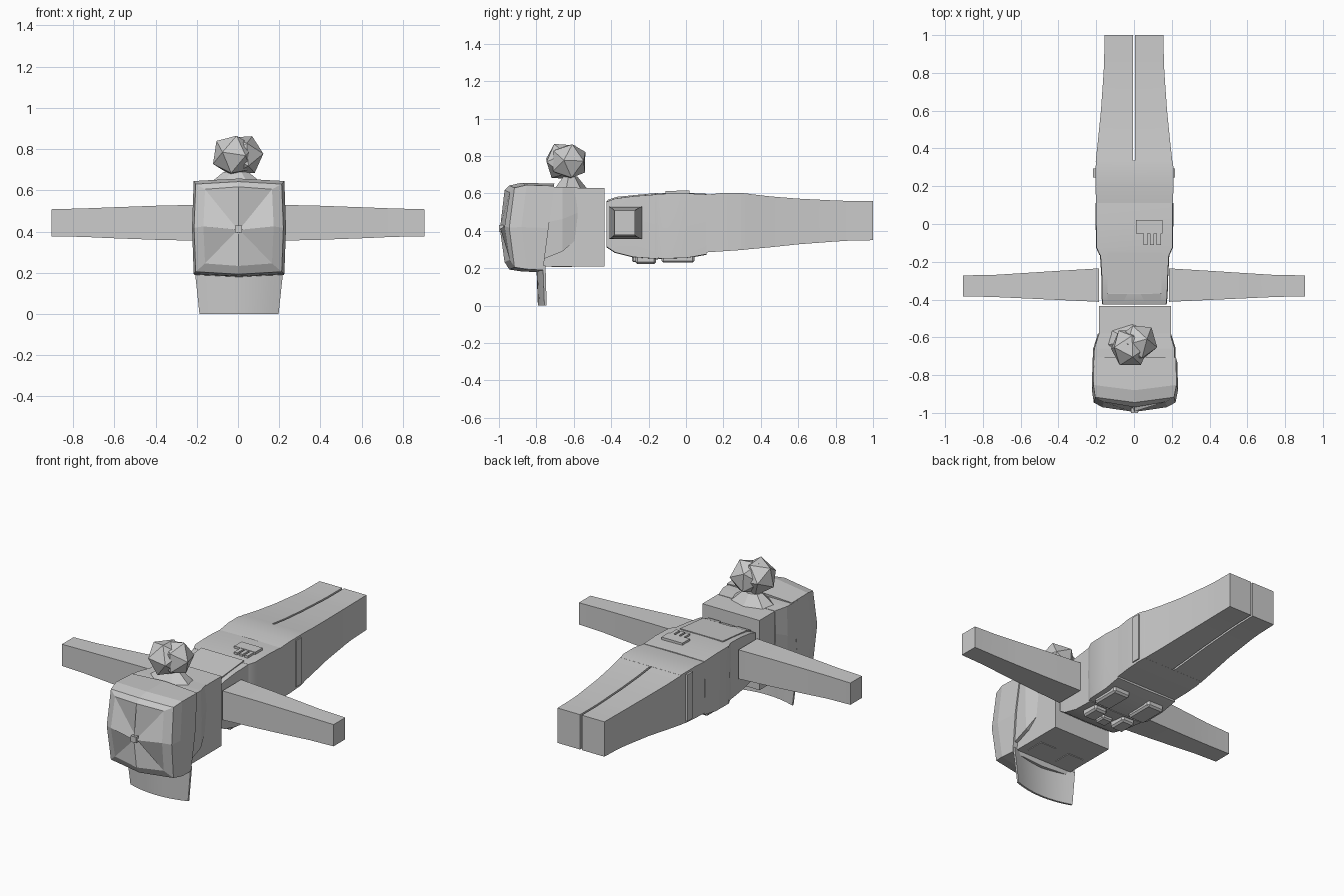
import bpy, bmesh, math
from mathutils import Vector, Matrix


def finish(name, bm, mirror=False, smooth=None):
    bmesh.ops.recalc_face_normals(bm, faces=bm.faces)
    me = bpy.data.meshes.new(name)
    bm.to_mesh(me)
    bm.free()
    ob = bpy.data.objects.new(name, me)
    bpy.context.collection.objects.link(ob)
    if mirror:
        ob.modifiers.new("Mirror", 'MIRROR')
    if smooth:
        bpy.ops.object.select_all(action='DESELECT')
        ob.select_set(True)
        bpy.context.view_layer.objects.active = ob
        bpy.ops.object.shade_smooth_by_angle(angle=math.radians(smooth))
    return ob


def loft(name, rings, axis='y', bulge=(0, 0), dome=0, tilt=None, mirror=False, smooth=None):
    """Skin 8-point box rings (t, a0, a1, b0, b1); a is x (or y for axis x), b is z."""
    bm = bmesh.new()
    loops = []
    for i, (t, a0, a1, b0, b1) in enumerate(rings):
        am, b_mid = (a0 + a1) / 2, (b0 + b1) / 2
        ba, bb = bulge
        pts = [(a0, b0, 1), (am, b0 - bb, 0), (a1, b0, 1), (a1 + ba, b_mid, 0),
               (a1, b1, 1), (am, b1 + bb, 0), (a0, b1, 1), (a0 - ba, b_mid, 0)]
        loop = []
        for a, b, corner in pts:
            tt = t + (dome * corner if i else 0)
            if tilt and i == 0:
                tt += tilt * (b - b_mid)
            loop.append(bm.verts.new((a, tt, b) if axis == 'y' else (tt, a, b)))
        loops.append(loop)
    for p, q in zip(loops, loops[1:]):
        for k in range(8):
            bm.faces.new((p[k], p[(k + 1) % 8], q[(k + 1) % 8], q[k]))
    bm.faces.new(loops[0])
    bm.faces.new(loops[-1])
    return finish(name, bm, mirror, smooth)


def box(name, x, y, z, mirror=False, bevel=0):
    bm = bmesh.new()
    bmesh.ops.create_cube(bm, size=1)
    for v in bm.verts:
        v.co = Vector([(r[0] + r[1]) / 2 + c * (r[1] - r[0]) for r, c in zip((x, y, z), v.co)])
    if bevel:
        bmesh.ops.bevel(bm, geom=bm.edges[:], offset=bevel, segments=1, affect='EDGES')
    return finish(name, bm, mirror)


# Head, face down
box("head", (-0.185, 0.195), (-0.80, -0.435), (0.21, 0.63))
box("eye", (0.045, 0.15), (-0.72, -0.61), (0.206, 0.22), mirror=True)

# Hair below the cap
loft("hair", [(-0.76, -0.215, 0.215, 0.25, 0.635), (-0.66, -0.21, 0.215, 0.29, 0.635),
              (-0.58, -0.185, 0.19, 0.36, 0.632)], bulge=(0.006, 0))
bm = bmesh.new()
bmesh.ops.create_cone(bm, cap_ends=True, segments=7, radius1=0.16, radius2=0.06, depth=0.08,
                      matrix=Matrix.Translation((-0.01, -0.62, 0.65)) @ Matrix.Diagonal((1, 0.65, 1, 1)))
finish("bun_base", bm)

# Bun from two faceted lumps
for i, (x, y, r, turn) in enumerate([(-0.022, -0.655, 0.108, 0.3), (0.022, -0.625, 0.105, 1.3)]):
    bm = bmesh.new()
    bmesh.ops.create_icosphere(bm, subdivisions=1, radius=r, matrix=Matrix.Translation((x, y, 0.77))
                               @ Matrix.Rotation(turn, 4, 'Z') @ Matrix.Rotation(0.5 + i, 4, 'X'))
    finish(f"bun_lump_{i + 1}", bm)

# Cap crown, button and back panel
loft("cap_crown", [(-0.735, -0.212, 0.222, 0.19, 0.64), (-0.88, -0.215, 0.225, 0.195, 0.645),
                   (-0.945, -0.205, 0.212, 0.205, 0.63), (-0.97, -0.16, 0.165, 0.245, 0.605),
                   (-0.992, -0.01, 0.015, 0.40, 0.42)],
     bulge=(0.008, 0.012), dome=0.028, tilt=0.13)
box("cap_button", (-0.015, 0.02), (-1.0, -0.975), (0.395, 0.43))

# Curved cap visor
bm = bmesh.new()
grid = []
for t in [k / 4 - 1 for k in range(9)]:
    y = -0.80 + 0.035 * t * t
    top, low = 0.005 + 0.215 * t, 0.005 + 0.192 * t
    grid.append([bm.verts.new(p) for p in
                 [(top, y, 0.215), (low, y + 0.008, 0.0), (low, y + 0.02, 0.0), (top, y + 0.014, 0.215)]])
for p, q in zip(grid, grid[1:]):
    for k in range(4):
        bm.faces.new((p[k], p[(k + 1) % 4], q[(k + 1) % 4], q[k]))
bm.faces.new(grid[0])
bm.faces.new(grid[-1])
finish("cap_visor", bm, smooth=30)

# Upper and lower torso
loft("upper_torso", [(-0.425, -0.165, 0.17, 0.315, 0.555), (-0.38, -0.17, 0.175, 0.285, 0.572),
                     (-0.28, -0.17, 0.178, 0.26, 0.585), (-0.15, -0.178, 0.185, 0.25, 0.595)],
     bulge=(0.003, 0.003), smooth=25)
loft("lower_torso", [(-0.165, -0.18, 0.185, 0.255, 0.595), (-0.125, -0.198, 0.203, 0.252, 0.598),
                     (0.0, -0.2, 0.205, 0.255, 0.60), (0.11, -0.2, 0.205, 0.275, 0.595)],
     bulge=(0.003, 0.003), smooth=25)

# Vest back panel
loft("vest_back", [(-0.42, -0.14, -0.06, 0.54, 0.565), (-0.37, -0.14, -0.035, 0.55, 0.582),
                   (-0.369, -0.14, 0.145, 0.55, 0.582), (-0.15, -0.14, 0.145, 0.57, 0.603)])
loft("vest_strap", [(-0.42, 0.06, 0.142, 0.54, 0.565), (-0.37, 0.035, 0.142, 0.55, 0.582)])

# Comb-like tool on the back
box("tool_plate", (0.01, 0.15), (-0.05, 0.02), (0.59, 0.615))
for i, x in enumerate((0.05, 0.085, 0.12)):
    box(f"tool_prong_{i + 1}", (x, x + 0.022), (-0.11, -0.04), (0.59, 0.613))

# Pouches on the chest side
box("large_pouch", (0.065, 0.175), (-0.13, 0.045), (0.23, 0.28), mirror=True, bevel=0.01)
box("small_pouch", (0.055, 0.14), (-0.27, -0.16), (0.222, 0.28), mirror=True, bevel=0.01)
box("centre_pouch", (-0.035, 0.035), (-0.29, -0.22), (0.232, 0.28), bevel=0.008)

# Arms
loft("arm", [(0.185, -0.412, -0.235, 0.355, 0.53), (0.40, -0.402, -0.248, 0.36, 0.525),
             (0.62, -0.392, -0.262, 0.368, 0.517), (0.75, -0.386, -0.27, 0.374, 0.512),
             (0.905, -0.383, -0.272, 0.377, 0.508)], axis='x', mirror=True, smooth=25)

# Hips, side pockets and legs
loft("hips", [(0.11, -0.2, 0.205, 0.285, 0.593), (0.20, -0.205, 0.21, 0.291, 0.603),
              (0.29, -0.205, 0.21, 0.297, 0.603), (0.335, -0.199, 0.204, 0.301, 0.598)], smooth=25)
box("side_pocket", (0.19, 0.217), (0.245, 0.295), (0.31, 0.59), mirror=True)
loft("leg", [(0.33, 0.006, 0.203, 0.301, 0.598), (0.45, 0.006, 0.19, 0.312, 0.584),
             (0.60, 0.006, 0.175, 0.328, 0.572), (0.80, 0.006, 0.161, 0.343, 0.562),
             (0.865, 0.006, 0.158, 0.347, 0.56), (1.0, 0.006, 0.156, 0.35, 0.56)],
     mirror=True, smooth=25)
